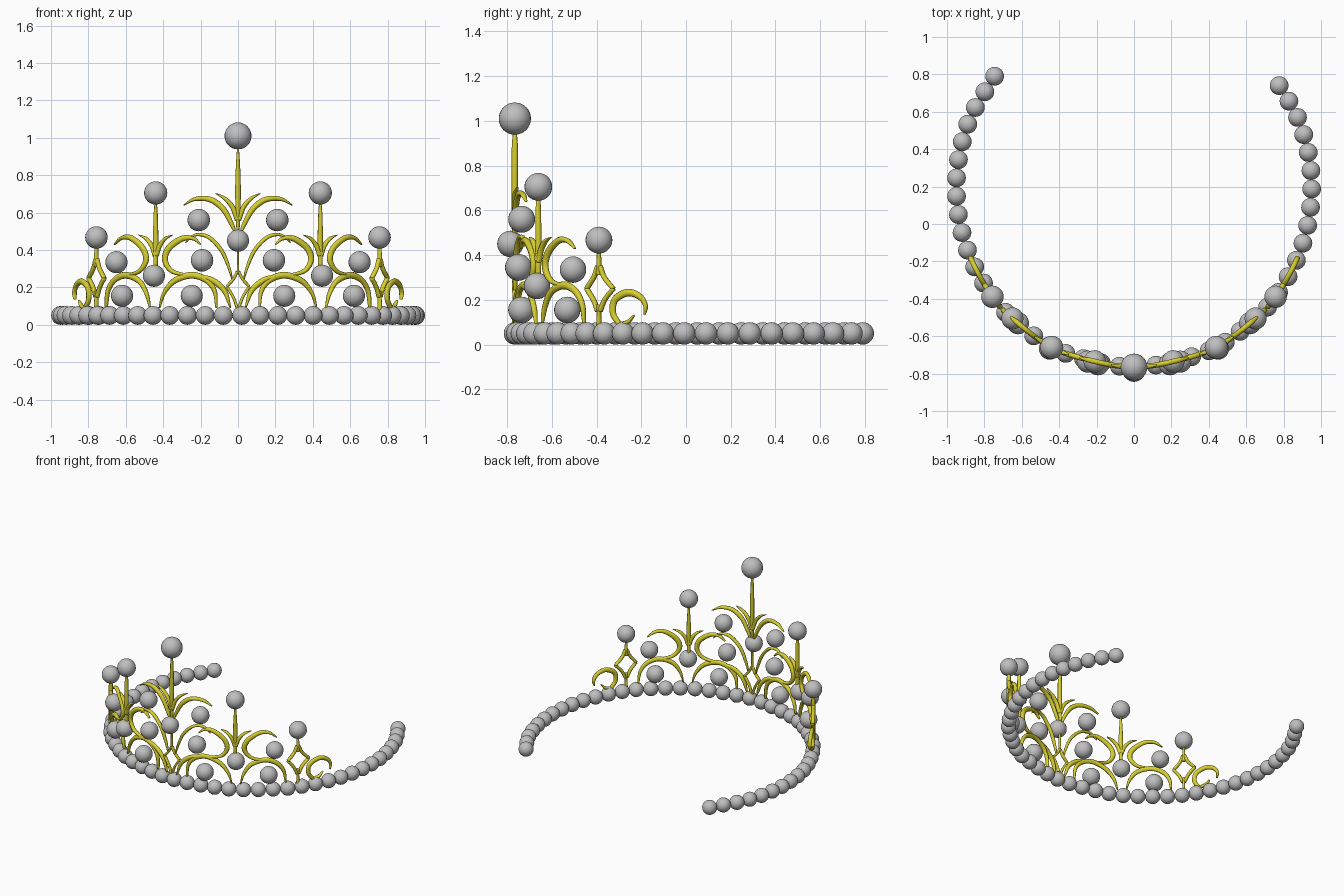
import bpy, bmesh, math
from mathutils import Vector

cube = bpy.data.objects.get("Cube")
if cube:
    bpy.data.objects.remove(cube, do_unlink=True)


def material(name, color, metallic=0.0):
    m = bpy.data.materials.new(name)
    m.use_nodes = True
    m.diffuse_color = (*color, 1)
    b = m.node_tree.nodes["Principled BSDF"]
    b.inputs["Base Color"].default_value = (*color, 1)
    b.inputs["Roughness"].default_value = 0.5
    return m


GOLD = material("yellow gold", (0.68, 0.62, 0.03))
PEARL = material("pearl grey", (0.52, 0.52, 0.52))


def smooth_path(pts, steps=8):
    """Catmull-Rom curve through the points."""
    p = [Vector(q) for q in pts]
    p = [2 * p[0] - p[1]] + p + [2 * p[-1] - p[-2]]
    out = []
    for a, b, c, d in zip(p, p[1:], p[2:], p[3:]):
        for i in range(steps):
            t = i / steps
            out.append(0.5 * (2 * b + (c - a) * t + (2 * a - 5 * b + 4 * c - d) * t * t
                              + (3 * b - a - 3 * c + d) * t ** 3))
    return out + [p[-2]]


# Plan outline of the head band, open at the back
half = [(0.2, -0.737), (0.44, -0.66), (0.65, -0.505), (0.76, -0.385), (0.87, -0.19),
        (0.93, 0), (0.95, 0.2), (0.93, 0.39), (0.87, 0.58), (0.77, 0.75), (0.745, 0.79)]
band = smooth_path([(-x, y) for x, y in reversed(half)] + [(0, -0.765)] + half, 12)
front = [p for p in band if p.y < 0]


def band_y(x):
    """Depth of the band at a given x on its front part."""
    for a, b in zip(front, front[1:]):
        if a.x <= x <= b.x:
            return a.y + (b.y - a.y) * (x - a.x) / (b.x - a.x)
    return front[-1].y


def outward(x):
    e = 0.01
    return Vector((band_y(x + e) - band_y(x - e), -2 * e, 0)).normalized()


def finish(bm, name, mat):
    me = bpy.data.meshes.new(name)
    bmesh.ops.recalc_face_normals(bm, faces=bm.faces)
    bm.to_mesh(me)
    bm.free()
    me.materials.append(mat)
    for f in me.polygons:
        f.use_smooth = True
    ob = bpy.data.objects.new(name, me)
    bpy.context.collection.objects.link(ob)
    return ob


def ribbon(bm, pts, w0, wm, w1, depth=0.028, sides=8):
    """Tapered strip that follows the band; widths at start, middle and end."""
    flat = smooth_path(pts)
    path = [Vector((p.x, band_y(p.x), p.y)) for p in flat]
    rings = []
    for i, p in enumerate(path):
        t = i / (len(path) - 1)
        w = w0 * (1 - t) + w1 * t + (wm - (w0 + w1) / 2) * math.sin(math.pi * t)
        n = outward(p.x)
        tangent = path[min(i + 1, len(path) - 1)] - path[max(i - 1, 0)]
        side = n.cross(tangent).normalized()
        d = min(depth, w * 1.2 + 0.006)
        ring = []
        for k in range(sides):
            a = 2 * math.pi * k / sides
            ring.append(bm.verts.new(p + side * (w / 2 * math.cos(a)) + n * (d / 2 * math.sin(a))))
        rings.append(ring)
    for r, s in zip(rings, rings[1:]):
        for k in range(sides):
            bm.faces.new((r[k], r[(k + 1) % sides], s[(k + 1) % sides], s[k]))
    bm.faces.new(rings[0])
    bm.faces.new(rings[-1])


def motif(name, cx, strokes, both_sides=True):
    """One gold ornament around cx; strokes are (points, widths)."""
    bm = bmesh.new()
    for pts, widths in strokes:
        ribbon(bm, [(cx + x, z) for x, z in pts], *widths)
    finish(bm, name, GOLD)


def mirrored(strokes, sx=1):
    return [([(x * s * sx, z) for x, z in pts], w) for pts, w in strokes for s in (1, -1)]


def flipped(strokes, side):
    return [([(x * side, z) for x, z in pts], w) for pts, w in strokes]


def diamond(half_w, bottom, mid, top, w=0.016):
    """Hollow lozenge with gently concave edges."""
    return mirrored([
        ([(0.004, top), (half_w * 0.4, mid + (top - mid) * 0.5), (half_w, mid)], (w, w, w)),
        ([(half_w, mid), (half_w * 0.42, mid - (mid - bottom) * 0.5), (0.004, bottom)], (w, w, w)),
    ])


LEAF = (0.026, 0.024, 0.004)
CRESCENT = (0.006, 0.032, 0.008)
SCROLL = (0.008, 0.036, 0.012)

# Centre ornament
motif("centre_ornament", 0, mirrored([
    ([(0.004, 0.56), (0.03, 0.63), (0.07, 0.675), (0.12, 0.703)], LEAF),
    ([(0.29, 0.64), (0.23, 0.672), (0.15, 0.67), (0.08, 0.62), (0.03, 0.53), (0.012, 0.48)], CRESCENT),
    ([(0.28, 0.44), (0.23, 0.48), (0.16, 0.47), (0.09, 0.4), (0.05, 0.31), (0.03, 0.24)],
     (0.006, 0.022, 0.008)),
]) + [([(0, 0.95), (0, 0.8), (0, 0.64), (0, 0.48)], (0.010, 0.030, 0.014)),
      ([(0, 0.42), (0, 0.35), (0, 0.27)], (0.012, 0.012, 0.014))]
    + diamond(0.06, 0.09, 0.205, 0.285))

# Side ornaments, the same on each side
for tag, s in (("left", 1), ("right", -1)):
    motif(tag + "_fleur", 0.44 * s, mirrored([
        ([(0.004, 0.37), (0.02, 0.42), (0.05, 0.46), (0.09, 0.48)], LEAF),
    ]) + [([(0, 0.66), (0, 0.54), (0, 0.42), (0, 0.28)], (0.010, 0.030, 0.020))])

    motif(tag + "_scrolls", 0, flipped([
        # inner and outer open scrolls
        ([(0.2, 0.43), (0.24, 0.462), (0.3, 0.46), (0.37, 0.41), (0.39, 0.345),
          (0.35, 0.285), (0.25, 0.262)], SCROLL),
        ([(0.66, 0.43), (0.62, 0.465), (0.57, 0.463), (0.51, 0.41), (0.492, 0.345),
          (0.53, 0.285), (0.61, 0.262)], SCROLL),
        # arches over the low pearls
        ([(0.42, 0.09), (0.395, 0.17), (0.34, 0.235), (0.25, 0.265), (0.17, 0.24),
          (0.125, 0.18), (0.115, 0.09)], SCROLL),
        ([(0.47, 0.09), (0.49, 0.17), (0.53, 0.235), (0.6, 0.265), (0.66, 0.24),
          (0.695, 0.18), (0.705, 0.09)], SCROLL),
        # inner crescent beside the lozenge
        ([(0.25, 0.262), (0.15, 0.245), (0.075, 0.185), (0.04, 0.09)], CRESCENT),
    ], s))

    motif(tag + "_lozenge", 0.757 * s,
          [([(0, 0.43), (0, 0.37), (0, 0.31)], (0.012, 0.020, 0.026)),
           ([(0, 0.18), (0, 0.13), (0, 0.08)], (0.020, 0.018, 0.024))]
          + diamond(0.042, 0.15, 0.25, 0.35, 0.022))

    motif(tag + "_end_curl", 0, flipped([
        ([(0.815, 0.09), (0.798, 0.14), (0.803, 0.2), (0.835, 0.232), (0.862, 0.215),
          (0.874, 0.175), (0.872, 0.135)], (0.024, 0.034, 0.010)),
        ([(0.815, 0.09), (0.835, 0.1), (0.85, 0.13)], (0.022, 0.02, 0.008)),
    ], s))


def pearl(name, pos, r):
    bm = bmesh.new()
    bmesh.ops.create_uvsphere(bm, u_segments=24, v_segments=16, radius=r)
    finish(bm, name, PEARL).location = pos


# Ornament pearls: x, z, radius, shift outward
pearls = {"top": (0, 1.01, 0.072, 0), "heart": (0, 0.45, 0.059, 0.02),
          "crescent": (0.21, 0.56, 0.06, 0), "inner_scroll": (0.19, 0.345, 0.06, 0.01),
          "inner_low": (0.245, 0.155, 0.059, 0.01), "fleur_top": (0.44, 0.705, 0.062, 0),
          "fleur_base": (0.445, 0.262, 0.059, 0.01), "outer_scroll": (0.65, 0.335, 0.059, 0),
          "outer_low": (0.62, 0.155, 0.059, 0), "lozenge_top": (0.757, 0.467, 0.06, 0)}
for name, (x, z, r, shift) in pearls.items():
    for tag, s in (("left_", 1), ("right_", -1)) if x else (("centre_", 1),):
        p = Vector((x * s, band_y(x * s), z)) + outward(x * s) * shift
        pearl(tag + name + "_pearl", p, r)

# String of beads at even spacing along the band
step, travelled, count = 0.0982, 0.0, 0
for a, b in zip(band, band[1:]):
    seg = (b - a).length
    while count < 44 and count * step <= travelled + seg:
        p = a.lerp(b, (count * step - travelled) / seg)
        pearl("band_bead", (p.x, p.y, 0.05), 0.05)
        count += 1
    travelled += seg
